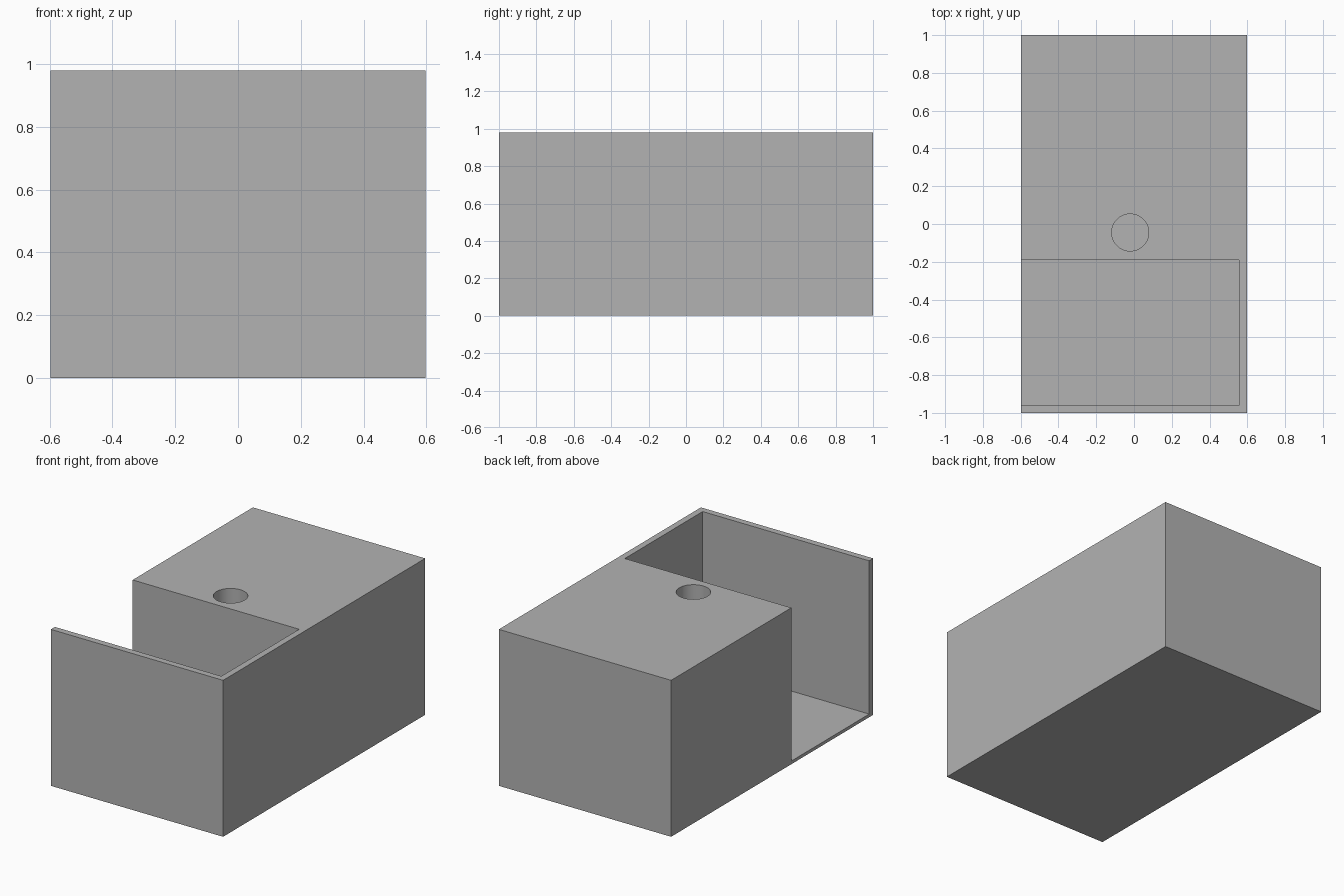
import bpy
import math

cube = bpy.data.objects.get("Cube")
if cube:
    bpy.data.objects.remove(cube, do_unlink=True)

WIDTH, LENGTH, HEIGHT = 1.194, 2.0, 0.98
WALL, FLOOR = 0.04, 0.02

grey = bpy.data.materials.new("plain grey")
grey.use_nodes = True
colour = (0.45, 0.45, 0.45, 1)
grey.diffuse_color = colour
grey.node_tree.nodes["Principled BSDF"].inputs["Base Color"].default_value = colour


def box(name, low, high):
    """Add a box between two opposite corners."""
    bpy.ops.mesh.primitive_cube_add(
        size=1, location=[(a + b) / 2 for a, b in zip(low, high)])
    ob = bpy.context.object
    ob.name = name
    ob.scale = [b - a for a, b in zip(low, high)]
    bpy.ops.object.transform_apply(location=True, rotation=False, scale=True)
    ob.data.materials.append(grey)
    return ob


def cut(target, cutter):
    """Subtract the cutter from the target, then remove it."""
    cutter.hide_render = True
    mod = target.modifiers.new("cut", "BOOLEAN")
    mod.operation = "DIFFERENCE"
    mod.solver = "EXACT"
    mod.object = cutter
    bpy.context.view_layer.objects.active = target
    bpy.ops.object.modifier_apply(modifier=mod.name)
    bpy.data.objects.remove(cutter, do_unlink=True)


# Solid housing
housing = box("housing", (-WIDTH / 2, -LENGTH / 2, 0),
              (WIDTH / 2, LENGTH / 2, HEIGHT))

# Front compartment, open at the top and on the right side
cut(housing, box("compartment_cutter",
                 (-WIDTH, -LENGTH / 2 + WALL, FLOOR),
                 (WIDTH / 2 - WALL, -0.19, HEIGHT + 0.2)))

# Round hole sunk into the top of the block, down to floor level
bpy.ops.mesh.primitive_cylinder_add(
    vertices=64, radius=0.098, depth=HEIGHT,
    location=(-0.02, -0.045, FLOOR + HEIGHT / 2))
hole = bpy.context.object
hole.name = "hole_cutter"
hole.data.materials.append(grey)
cut(housing, hole)

# Smooth hole wall, sharp box edges
bpy.ops.object.select_all(action="DESELECT")
housing.select_set(True)
bpy.context.view_layer.objects.active = housing
bpy.ops.object.shade_smooth_by_angle(angle=math.radians(30))
